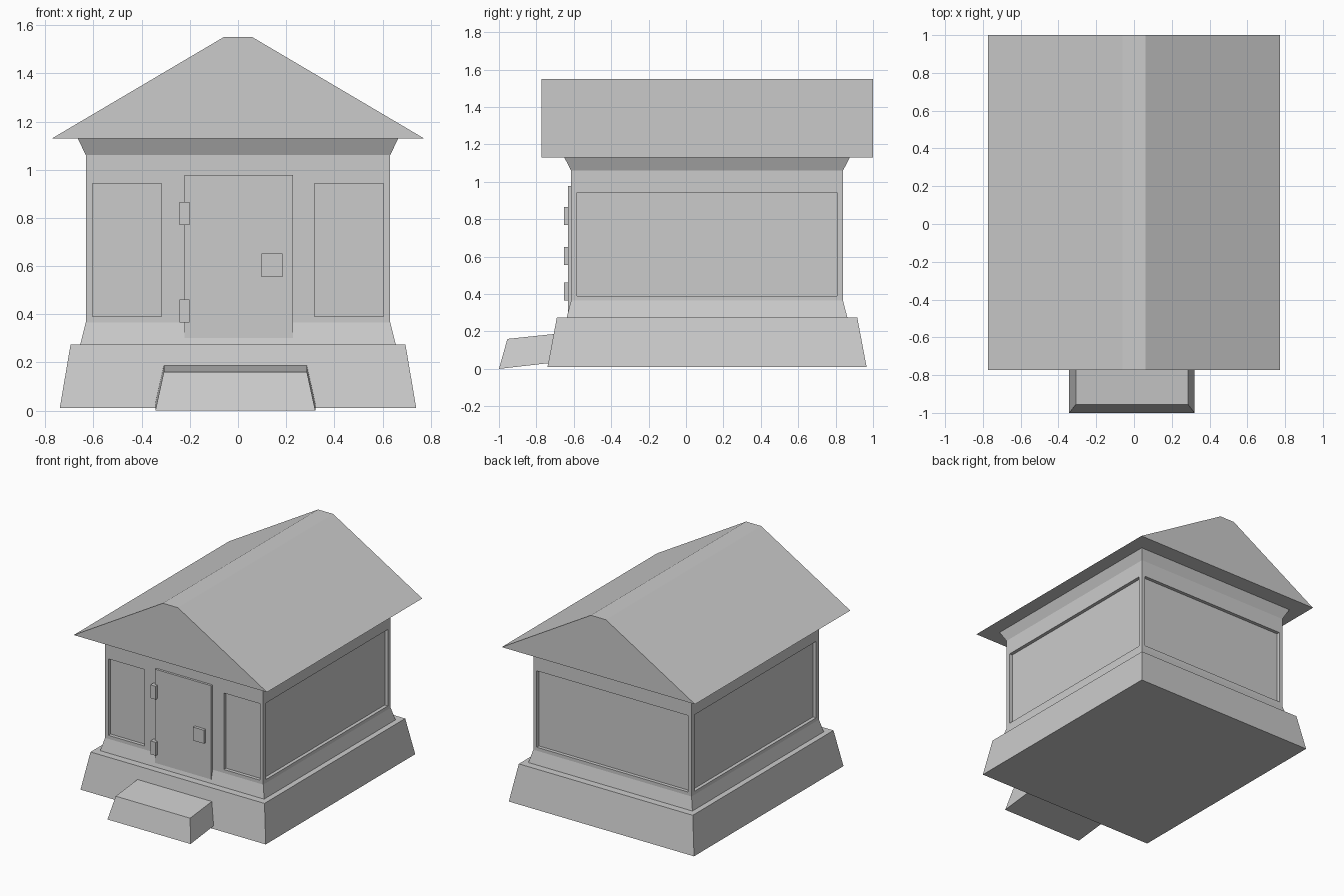
import bpy

if "Cube" in bpy.data.objects:
    bpy.data.objects.remove(bpy.data.objects["Cube"])

CY = 0.1125  # depth centre of the building


def make(name, verts, faces):
    mesh = bpy.data.meshes.new(name)
    mesh.from_pydata(verts, [], faces)
    obj = bpy.data.objects.new(name, mesh)
    bpy.context.collection.objects.link(obj)
    return obj


def stack(name, rings):
    """Solid through rectangular rings given as (z, half width, half depth)."""
    verts, faces = [], [(3, 2, 1, 0)]
    for z, hx, hy in rings:
        verts += [(sx * hx, CY + sy * hy, z)
                  for sx, sy in ((-1, -1), (1, -1), (1, 1), (-1, 1))]
    for r in range(len(rings) - 1):
        a, b = 4 * r, 4 * r + 4
        faces += [(a + i, a + (i + 1) % 4, b + (i + 1) % 4, b + i) for i in range(4)]
    n = len(verts)
    faces.append((n - 4, n - 3, n - 2, n - 1))
    return make(name, verts, faces)


def box(name, xs, ys, zs):
    verts = [(x, y, z) for z in zs
             for x, y in ((xs[0], ys[0]), (xs[1], ys[0]), (xs[1], ys[1]), (xs[0], ys[1]))]
    faces = [(3, 2, 1, 0), (4, 5, 6, 7)]
    faces += [(i, (i + 1) % 4, 4 + (i + 1) % 4, 4 + i) for i in range(4)]
    return make(name, verts, faces)


# Tapered foundation and walls flared at foot and eaves
stack("foundation", [(0.01, 0.74, 0.853), (0.275, 0.695, 0.803)])
walls = stack("walls", [(0.275, 0.655, 0.75), (0.365, 0.632, 0.727),
                        (1.06, 0.632, 0.727), (1.13, 0.665, 0.763)])

# Recessed wall panels: two in front, one on each other side
D, PZ = 0.025, (0.39, 0.942)
side_y, front_y, back_y = (-0.583, 0.808), CY - 0.727, CY + 0.727
recesses = [((-0.605, 0.605), (back_y - D, back_y + 0.1), PZ)]
for s in (-1, 1):
    recesses.append((sorted((s * 0.317, s * 0.605)), (front_y - 0.1, front_y + D), PZ))
    recesses.append((sorted((s * (0.632 - D), s * 0.75)), side_y, PZ))
for i, size in enumerate(recesses):
    cutter = box(f"panel_cutter_{i + 1}", *size)
    cutter.hide_render = True
    cutter.hide_set(True)
    cutter.display_type = 'WIRE'
    mod = walls.modifiers.new(f"panel_{i + 1}", 'BOOLEAN')
    mod.operation = 'DIFFERENCE'
    mod.solver = 'EXACT'
    mod.object = cutter

# Gable roof with a flat ridge
profile = [(-0.772, 1.13), (0.772, 1.13), (0.06, 1.55), (-0.06, 1.55)]
make("roof", [(x, y, z) for y in (-0.772, 1.0) for x, z in profile],
     [(0, 1, 2, 3), (7, 6, 5, 4)] +
     [(i, 4 + i, 4 + (i + 1) % 4, (i + 1) % 4) for i in range(4)])

# Door with two hinges and a square handle
box("door", (-0.222, 0.228), (-0.631, -0.605), (0.29, 0.977))
for part, z in (("lower_hinge", 0.365), ("upper_hinge", 0.77)):
    box(part, (-0.243, -0.201), (-0.652, -0.61), (z, z + 0.096))
box("door_handle", (0.097, 0.184), (-0.652, -0.62), (0.555, 0.652))

# Sloping front step, tapered at front and sides, running into the foundation
step_profile = [(-1.0, 0.0, 0.332), (-0.66, 0.039, 0.332),
                (-0.66, 0.191, 0.297), (-0.955, 0.16, 0.297)]
make("front_step", [(-0.011 + s * hx, y, z) for s in (-1, 1) for y, z, hx in step_profile],
     [(3, 2, 1, 0), (4, 5, 6, 7)] +
     [(i, (i + 1) % 4, 4 + (i + 1) % 4, 4 + i) for i in range(4)])
